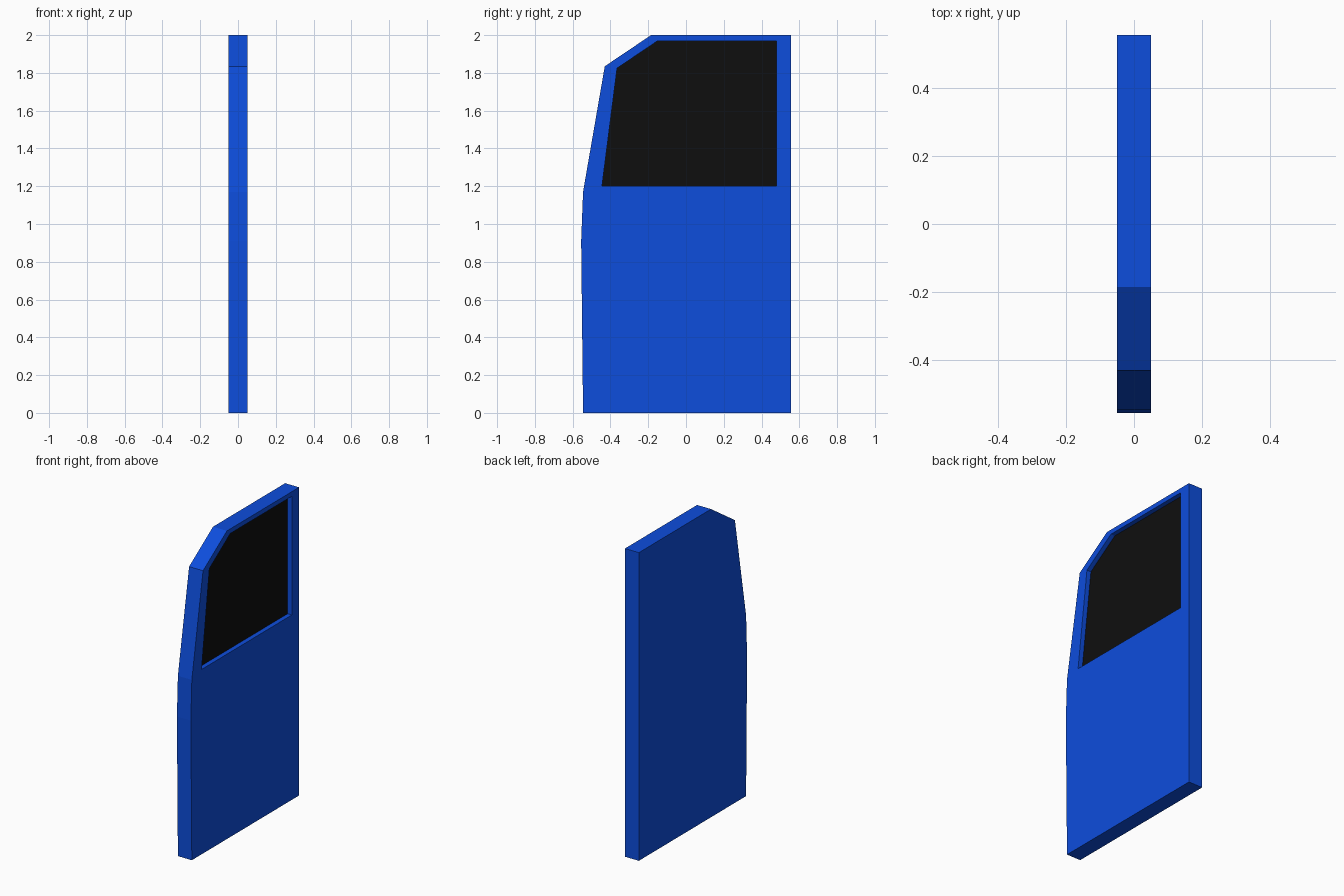
import bpy
import bmesh

if "Cube" in bpy.data.objects:
    bpy.data.objects.remove(bpy.data.objects["Cube"])

HALF = 0.05      # half the panel thickness
RECESS = 0.03    # depth of the window recess

# (y, z) profiles of the panel and its window
PANEL = [(-0.545, 0), (0.555, 0), (0.555, 2), (-0.185, 2),
         (-0.43, 1.835), (-0.545, 1.17), (-0.555, 0.91)]
WINDOW = [(-0.445, 1.2), (0.48, 1.2), (0.48, 1.97), (-0.15, 1.97), (-0.365, 1.825)]


def material(name, colour):
    mat = bpy.data.materials.new(name)
    mat.diffuse_color = (*colour, 1)
    mat.use_nodes = True
    mat.node_tree.nodes["Principled BSDF"].inputs["Base Color"].default_value = mat.diffuse_color
    return mat


def ring(bm, profile, x):
    return [bm.verts.new((x, y, z)) for y, z in profile]


def loop_edges(bm, verts):
    return [bm.edges.new((a, b)) for a, b in zip(verts, verts[1:] + verts[:1])]


def walls(bm, a, b):
    for i in range(len(a)):
        j = (i + 1) % len(a)
        bm.faces.new((a[i], a[j], b[j], b[i]))


bm = bmesh.new()
outer = ring(bm, PANEL, HALF)
inner = ring(bm, WINDOW, HALF)
back = ring(bm, PANEL, -HALF)
floor = ring(bm, WINDOW, HALF - RECESS)

# Outer face with the window opening
edges = loop_edges(bm, outer) + loop_edges(bm, inner)
bmesh.ops.triangle_fill(bm, edges=edges, use_beauty=True, normal=(1, 0, 0))

# Rim, plain inner face, recess sides and dark glass
walls(bm, outer, back)
bm.faces.new(back)
walls(bm, inner, floor)
glass = bm.faces.new(floor)
glass.material_index = 1
bmesh.ops.recalc_face_normals(bm, faces=bm.faces[:])
bmesh.ops.dissolve_limit(bm, angle_limit=0.001, verts=bm.verts[:],
                         edges=bm.edges[:], delimit={'MATERIAL'})

mesh = bpy.data.meshes.new("door_panel")
bm.to_mesh(mesh)
bm.free()
mesh.materials.append(material("blue paint", (0.004, 0.075, 0.72)))
mesh.materials.append(material("black glass", (0.0045, 0.0045, 0.0045)))
door = bpy.data.objects.new("door_panel", mesh)
bpy.context.collection.objects.link(door)
